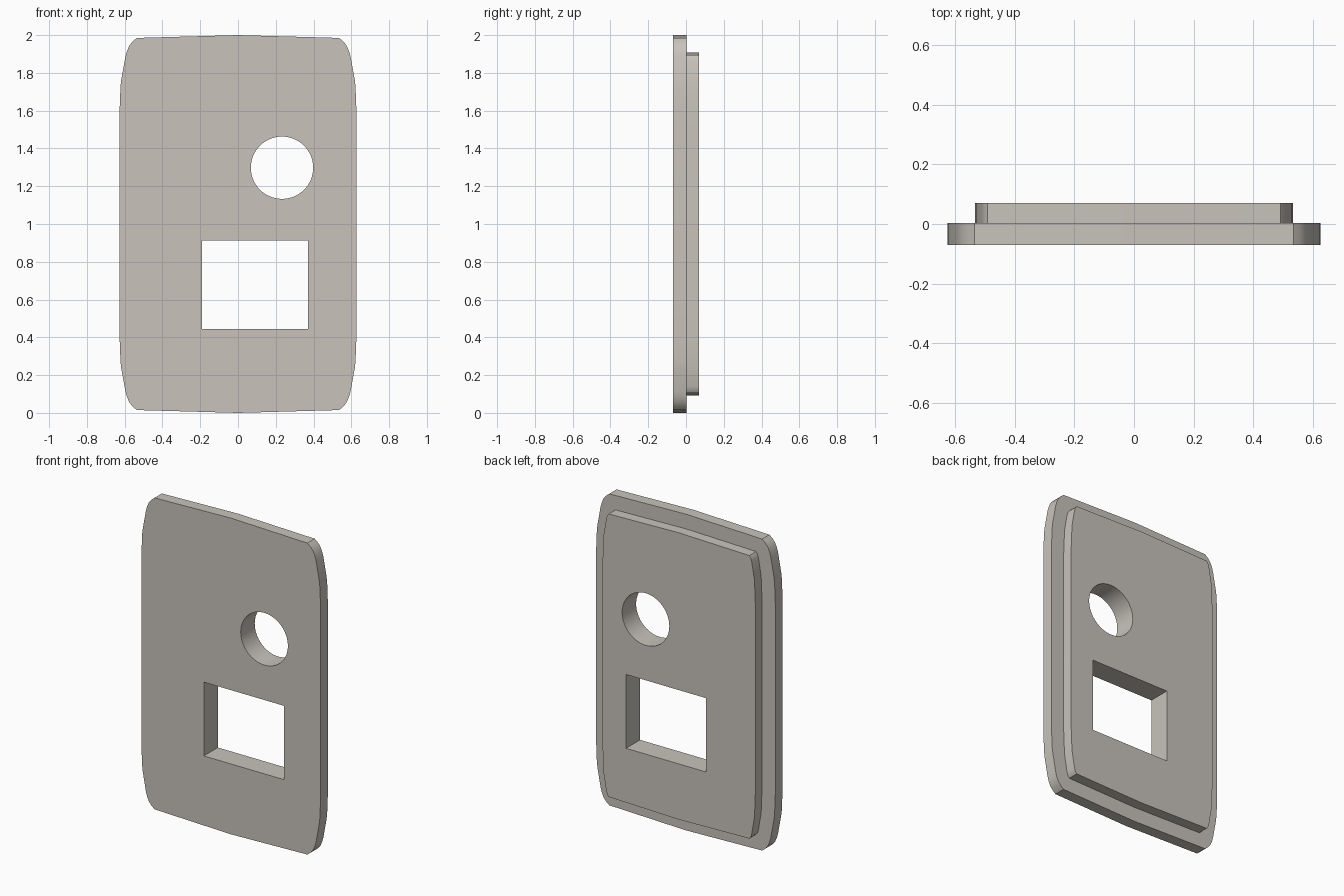
import bpy, bmesh, math

if "Cube" in bpy.data.objects:
    bpy.data.objects.remove(bpy.data.objects["Cube"])

grey = bpy.data.materials.new("warm_grey")
grey.diffuse_color = (0.58, 0.55, 0.50, 1)
grey.use_nodes = True
grey.node_tree.nodes["Principled BSDF"].inputs["Base Color"].default_value = grey.diffuse_color


def prism(name, outline, y0, y1):
    """Extrude an (x, z) outline from y0 to y1."""
    bm = bmesh.new()
    face = bm.faces.new([bm.verts.new((x, y0, z)) for x, z in outline])
    ext = bmesh.ops.extrude_face_region(bm, geom=[face])
    verts = [v for v in ext["geom"] if isinstance(v, bmesh.types.BMVert)]
    bmesh.ops.translate(bm, verts=verts, vec=(0, y1 - y0, 0))
    bmesh.ops.recalc_face_normals(bm, faces=bm.faces)
    mesh = bpy.data.meshes.new(name)
    bm.to_mesh(mesh)
    bm.free()
    mesh.materials.append(grey)
    obj = bpy.data.objects.new(name, mesh)
    bpy.context.collection.objects.link(obj)
    return obj


def four_way(top, quarter):
    """Mirror a quarter outline about x = 0 and z = 1."""
    right = quarter + [(x, 2 - z) for x, z in reversed(quarter)]
    left = [(-x, z) for x, z in reversed(right)]
    return [(0, top)] + right + [(0, 2 - top)] + left


def combine(target, tool, operation):
    mod = target.modifiers.new(operation.lower(), 'BOOLEAN')
    mod.object, mod.operation, mod.solver = tool, operation, 'EXACT'
    bpy.context.view_layer.objects.active = target
    bpy.ops.object.modifier_apply(modifier=mod.name)
    bpy.data.objects.remove(tool)


# Front plate with bowed edges, and the smaller step behind it
panel = prism("cover_panel", four_way(2.0, [
    (0.535, 1.985), (0.556, 1.968), (0.575, 1.945), (0.588, 1.915),
    (0.596, 1.885), (0.618, 1.765), (0.622, 1.73), (0.627, 1.60)]), -0.07, 0.003)
step = prism("rear_step", four_way(1.907, [
    (0.492, 1.895), (0.502, 1.882), (0.509, 1.86), (0.528, 1.75),
    (0.534, 1.60)]), -0.03, 0.07)
combine(panel, step, 'UNION')

# Round and rectangular openings
circle = [(0.233 + 0.165 * math.cos(a * math.tau / 64),
           1.298 + 0.165 * math.sin(a * math.tau / 64)) for a in range(64)]
window = [(-0.19, 0.445), (0.37, 0.445), (0.37, 0.912), (-0.19, 0.912)]
for name, outline in (("round_cutter", circle), ("window_cutter", window)):
    combine(panel, prism(name, outline, -0.2, 0.2), 'DIFFERENCE')

# Smooth the rounded corners and the hole, keep edges crisp
panel.select_set(True)
bpy.context.view_layer.objects.active = panel
bpy.ops.object.shade_smooth_by_angle(angle=math.radians(30))
